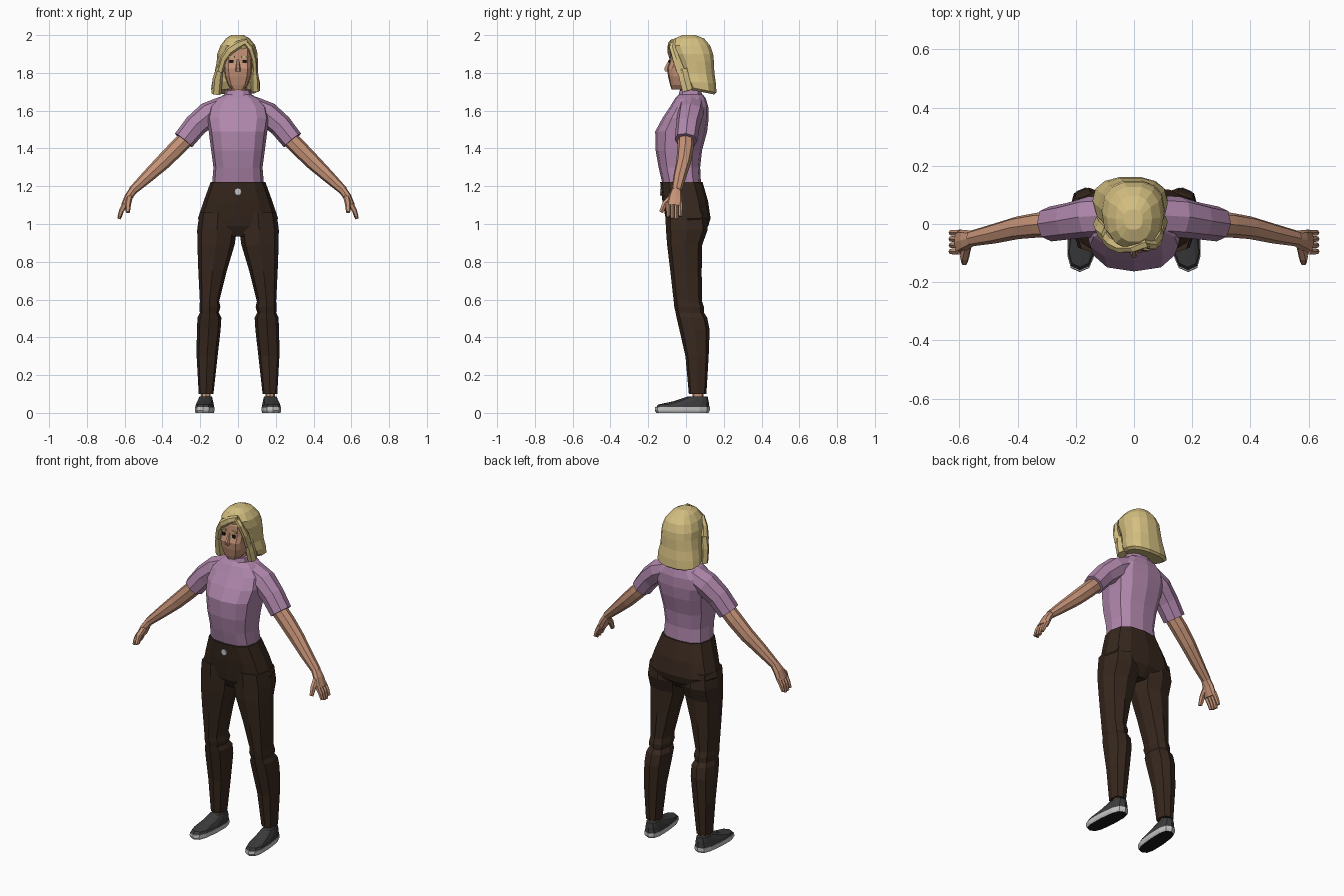
import bpy, bmesh, math
from mathutils import Vector


def material(name, r, g, b):
    m = bpy.data.materials.new(name)
    m.diffuse_color = (r, g, b, 1)
    return m


SHIRT = material("mauve cloth", 0.43, 0.24, 0.41)
TROUSER = material("dark brown cloth", 0.038, 0.021, 0.013)
SKIN = material("skin", 0.56, 0.29, 0.185)
HAIR = material("blonde hair", 0.66, 0.52, 0.22)
SHOE = material("charcoal", 0.045, 0.045, 0.047)
RUBBER = material("pale rubber", 0.55, 0.55, 0.55)
BLACK = material("black", 0.012, 0.011, 0.011)


def power(v, p):
    return math.copysign(abs(v) ** (2 / p), v)


def loft(name, rings, mat, bottom=None):
    """Skin a list of equal rings and cap both ends."""
    bm = bmesh.new()
    rows = [[bm.verts.new(c) for c in r] for r in rings]
    n = len(rows[0])
    for a, b in zip(rows, rows[1:]):
        for i in range(n):
            j = (i + 1) % n
            bm.faces.new((a[i], a[j], b[j], b[i]))
    bm.faces.new(rows[0])
    bm.faces.new(rows[-1])
    bmesh.ops.recalc_face_normals(bm, faces=bm.faces)
    bm.normal_update()
    if bottom:
        for f in bm.faces:
            f.material_index = int(f.normal.z < -0.7)
    me = bpy.data.meshes.new(name)
    bm.to_mesh(me)
    bm.free()
    me.materials.append(mat)
    if bottom:
        me.materials.append(bottom)
    ob = bpy.data.objects.new(name, me)
    bpy.context.collection.objects.link(ob)
    return ob


def level(z, x0, x1, y0, y1, n=12, p=2.5, shear=0.0, tilt=0.0):
    """Horizontal rounded ring filling a rectangle."""
    cx, cy, rx, ry = (x0 + x1) / 2, (y0 + y1) / 2, (x1 - x0) / 2, (y1 - y0) / 2
    pts = []
    for i in range(n):
        a = math.tau * i / n
        y = cy + ry * power(math.sin(a), p)
        x = cx + rx * power(math.cos(a), p) - shear * y
        pts.append((x, y, z + tilt * (y - cy)))
    return pts


def tube(name, path, mat, side=1, n=8, p=2.3):
    """Limb along a path of (x, y, z, in-plane radius, depth radius)."""
    pos = [Vector(q[:3]) for q in path]
    rings = []
    for i, q in enumerate(path):
        d = (pos[min(i + 1, len(pos) - 1)] - pos[max(i - 1, 0)]).normalized()
        u = Vector((0, 1, 0)).cross(d).normalized()
        v = d.cross(u)
        ring = []
        for k in range(n):
            a = math.tau * k / n
            c = pos[i] + u * q[3] * power(math.cos(a), p) + v * q[4] * power(math.sin(a), p)
            ring.append((c.x * side, c.y, c.z))
        rings.append(ring)
    return loft(name, rings, mat)


def plate(name, x, y, z, w, h, mat):
    """Thin facial detail."""
    return loft(name, [level(z + k * h / 2, x - w / 2, x + w / 2, y - .0045, y + .0045, 8, 6)
                       for k in (-1, 1)], mat)


# Shirt body and collar: height, half width, front, back
body = [(1.20, .138, -.122, .08), (1.30, .13, -.145, .075), (1.39, .142, -.161, .085),
        (1.49, .155, -.163, .112), (1.56, .168, -.125, .12), (1.62, .155, -.085, .118),
        (1.665, .11, -.058, .105), (1.685, .072, -.04, .09)]
loft("shirt_body", [level(z, -w, w, f, b, 12, 2.7) for z, w, f, b in body], SHIRT)
loft("collar", [level(1.67, -.076, .076, -.045, .092, 10),
                level(1.712, -.066, .066, -.036, .08, 10, tilt=.1)], SHIRT)

# Trouser hips, buckle
hips = [(.935, .09, -.07, .07), (.99, .19, -.10, .118), (1.03, .212, -.108, .13),
        (1.12, .182, -.125, .117), (1.222, .145, -.137, .088)]
loft("trouser_hips", [level(z, -w, w, f, b, 12, 2.6) for z, w, f, b in hips], TROUSER)
buckle = []
for y in (-.1375, -.129):
    buckle.append([(.019 * math.cos(k * math.tau / 8), y, 1.17 + .019 * math.sin(k * math.tau / 8))
                   for k in range(8)])
loft("buckle", buckle, RUBBER)

# Trouser leg: height, inner, outer, front, back
leg = [(.10, .13, .208, .015, .108), (.30, .108, .219, -.003, .12), (.44, .092, .218, -.035, .125),
       (.505, .088, .214, -.05, .112), (.53, .102, .202, -.055, .095), (.56, .093, .205, -.062, .095),
       (.59, .1, .202, -.065, .085), (.75, .06, .21, -.083, .083), (.89, .018, .215, -.10, .086),
       (.97, .006, .216, -.106, .115), (1.06, .006, .204, -.11, .11)]
sole = [(0, -.158, .12, .046), (.012, -.165, .126, .051), (.03, -.163, .126, .051)]
upper = [(.028, -.16, .124, .049), (.044, -.148, .122, .046), (.062, -.065, .12, .041),
         (.088, .012, .114, .033)]

for side, tag in ((1, "left"), (-1, "right")):
    # Leg, ankle and shoe
    def span(z, a, b, f, k, **kw):
        lo, hi = sorted((a * side, b * side))
        return level(z, lo, hi, f, k, **kw)

    loft(tag + "_trouser_leg", [span(*r, n=8, p=2.7) for r in leg], TROUSER)
    loft(tag + "_ankle", [span(z, .145, .195, .035, .092, n=8) for z in (.06, .13)], SKIN)
    for part, rows, mat, under in (("shoe_sole", sole, RUBBER, BLACK), ("shoe_upper", upper, SHOE, None)):
        loft(tag + "_" + part, [span(z, .175 - w, .175 + w, f, b, n=12, p=2.9, shear=.07 * side)
                                for z, f, b, w in rows], mat, under)

    # Sleeve with its cuff, then forearm
    tube(tag + "_sleeve", [(.07, .03, 1.625, .055, .07), (.155, .024, 1.582, .066, .07),
                           (.225, .01, 1.522, .062, .063), (.288, 0, 1.443, .058, .06)], SHIRT, side)
    tube(tag + "_arm", [(.265, 0, 1.46, .043, .043), (.325, -.003, 1.40, .044, .043),
                        (.40, -.013, 1.325, .041, .039), (.48, -.033, 1.25, .033, .034),
                        (.56, -.05, 1.175, .023, .027)], SKIN, side)
    # Hand, fingers and thumb
    tube(tag + "_palm", [(.553, -.05, 1.182, .022, .026), (.578, -.056, 1.145, .022, .036),
                         (.60, -.062, 1.095, .02, .043)], SKIN, side)
    for k in range(4):
        y = -.03 - k * .0215
        drop = (.012, 0, .002, .01)[k]
        tube(tag + "_finger_%d" % (k + 1), [(.596, y, 1.108, .015, .0115), (.617, y, 1.07, .013, .0115),
                                           (.629, y, 1.027 + drop, .009, .009)], SKIN, side, 6)
    tube(tag + "_thumb", [(.575, -.075, 1.14, .017, .018), (.582, -.112, 1.107, .016, .016),
                          (.583, -.132, 1.062, .011, .012)], SKIN, side, 6)

    # Eye and brow
    plate(tag + "_eye", .034 * side, -.0885, 1.86, .02, .017, BLACK)
    plate(tag + "_brow", .036 * side, -.0845, 1.886, .036, .009, HAIR)

# Neck and head
loft("neck", [level(z, -.05, .05, -.03, .065, 8) for z in (1.66, 1.78)], SKIN)
head = [(1.712, .032, -.076, .01), (1.735, .052, -.084, .04), (1.78, .069, -.095, .07),
        (1.822, .074, -.101, .08), (1.86, .074, -.088, .09), (1.92, .074, -.084, .09),
        (1.96, .055, -.06, .07)]
loft("head", [level(z, -w, w, f, b, 12, 3.6) for z, w, f, b in head], SKIN)
loft("nose", [level(1.808, -.014, .014, -.113, -.08, 6), level(1.825, -.013, .013, -.117, -.08, 6),
              level(1.872, -.006, .006, -.09, -.07, 6)], SKIN)

# Hair shell: height, left, right, front, back
hair = [(1.70, -.125, .10, .005, .15, -.2), (1.712, -.143, .116, -.002, .163, -.2),
        (1.75, -.137, .116, -.02, .16, -.05), (1.80, -.124, .105, -.03, .152, 0),
        (1.86, -.113, .105, -.05, .15, 0), (1.90, -.11, .104, -.07, .146, 0),
        (1.945, -.093, .092, -.086, .13, 0), (1.982, -.064, .062, -.062, .098, 0),
        (2.0, -.035, .03, -.02, .05, 0)]
loft("hair_shell", [level(z, a, b, f, k, 14, 2.4, tilt=t) for z, a, b, f, k, t in hair], HAIR)
# Swept fringe and side locks framing the face
tube("long_fringe", [(.045, -.062, 1.968, .014, .02), (.0, -.082, 1.948, .022, .016),
                     (-.045, -.082, 1.918, .023, .018), (-.076, -.066, 1.875, .018, .022),
                     (-.095, -.045, 1.81, .018, .026)], HAIR, 1, 6)
tube("short_fringe", [(.035, -.066, 1.968, .012, .02), (.066, -.072, 1.93, .015, .017),
                      (.085, -.05, 1.87, .014, .022), (.09, -.025, 1.80, .013, .025)], HAIR, 1, 6)
tube("long_side_lock", [(-.094, -.035, 1.83, .018, .03), (-.108, -.018, 1.77, .026, .032),
                        (-.115, .0, 1.69, .026, .03)], HAIR, 1, 6)
tube("short_side_lock", [(.088, -.02, 1.82, .015, .028), (.09, -.008, 1.765, .022, .03),
                         (.092, .008, 1.705, .024, .03)], HAIR, 1, 6)
